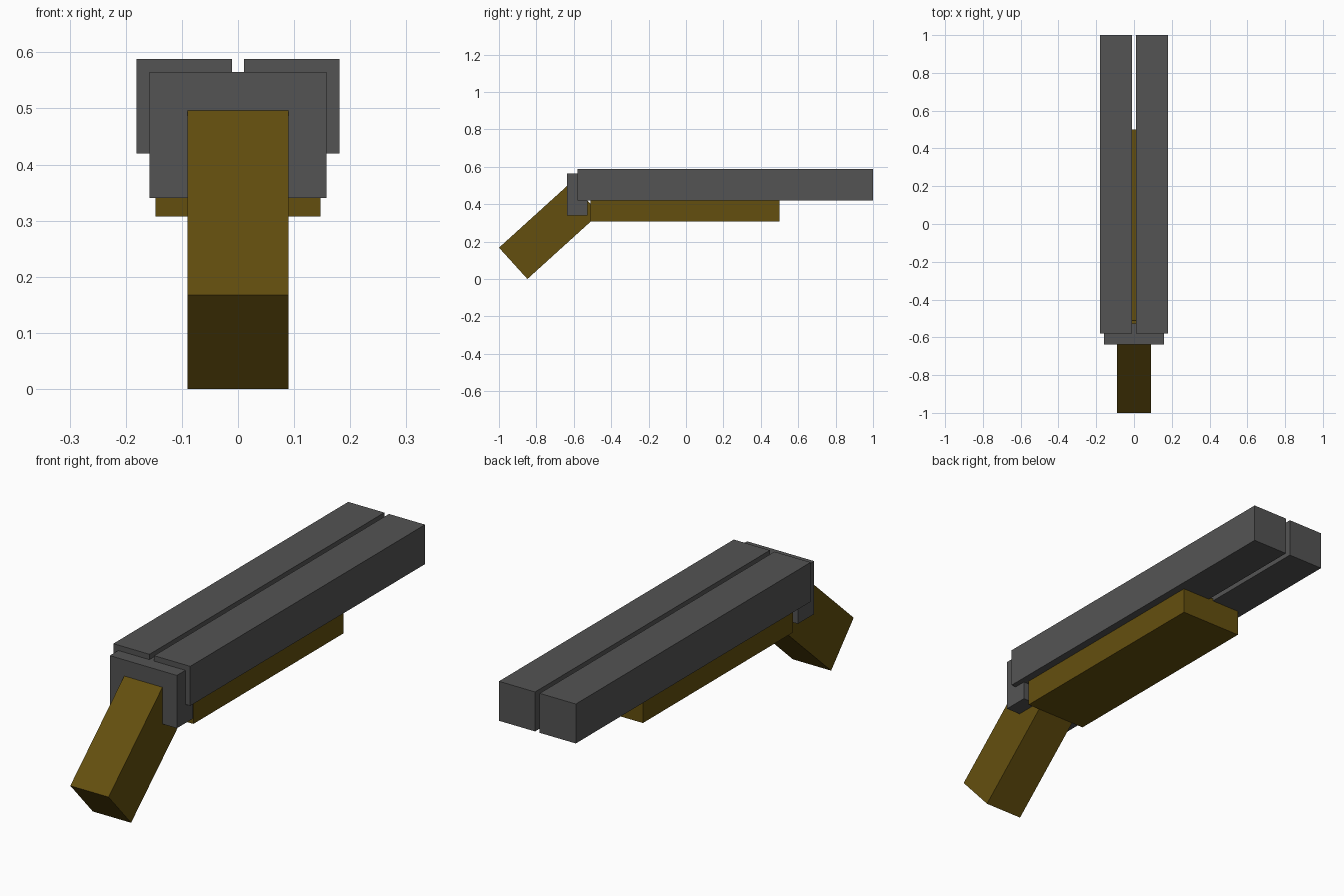
import bpy, math
from mathutils import Matrix

if "Cube" in bpy.data.objects:
    bpy.data.objects.remove(bpy.data.objects["Cube"])


def material(name, rgb):
    m = bpy.data.materials.new(name)
    m.diffuse_color = (*rgb, 1)
    m.use_nodes = True
    m.node_tree.nodes["Principled BSDF"].inputs["Base Color"].default_value = m.diffuse_color
    return m


steel = material("dark_grey_metal", (0.088, 0.088, 0.088))
wood = material("brown_wood", (0.127, 0.078, 0.0045))


def box(name, lo, hi, mat):
    """Box between two opposite corners."""
    size = [b - a for a, b in zip(lo, hi)]
    centre = [(a + b) / 2 for a, b in zip(lo, hi)]
    bpy.ops.mesh.primitive_cube_add(size=1)
    ob = bpy.context.object
    ob.name = ob.data.name = name
    ob.data.transform(Matrix.Translation(centre) @ Matrix.Diagonal((*size, 1)))
    ob.data.materials.append(mat)
    return ob


# Twin square barrels with a narrow gap between them
box("left_barrel", (-0.181, -0.58, 0.42), (-0.011, 1.0, 0.588), steel)
box("right_barrel", (0.011, -0.58, 0.42), (0.181, 1.0, 0.588), steel)

# Block joining the barrels to the stock
box("receiver", (-0.158, -0.637, 0.34), (0.158, -0.527, 0.565), steel)

# Wooden grip under the barrels
box("fore_end", (-0.147, -0.51, 0.307), (0.147, 0.50, 0.43), wood)

# Angled stock: hinged on its lowest corner and tilted up into the receiver
stock = box("stock", (-0.09, 0, 0), (0.09, 0.52, 0.226), wood)
stock.location = (0, -0.848, 0)
stock.rotation_euler.x = math.radians(42.2)
